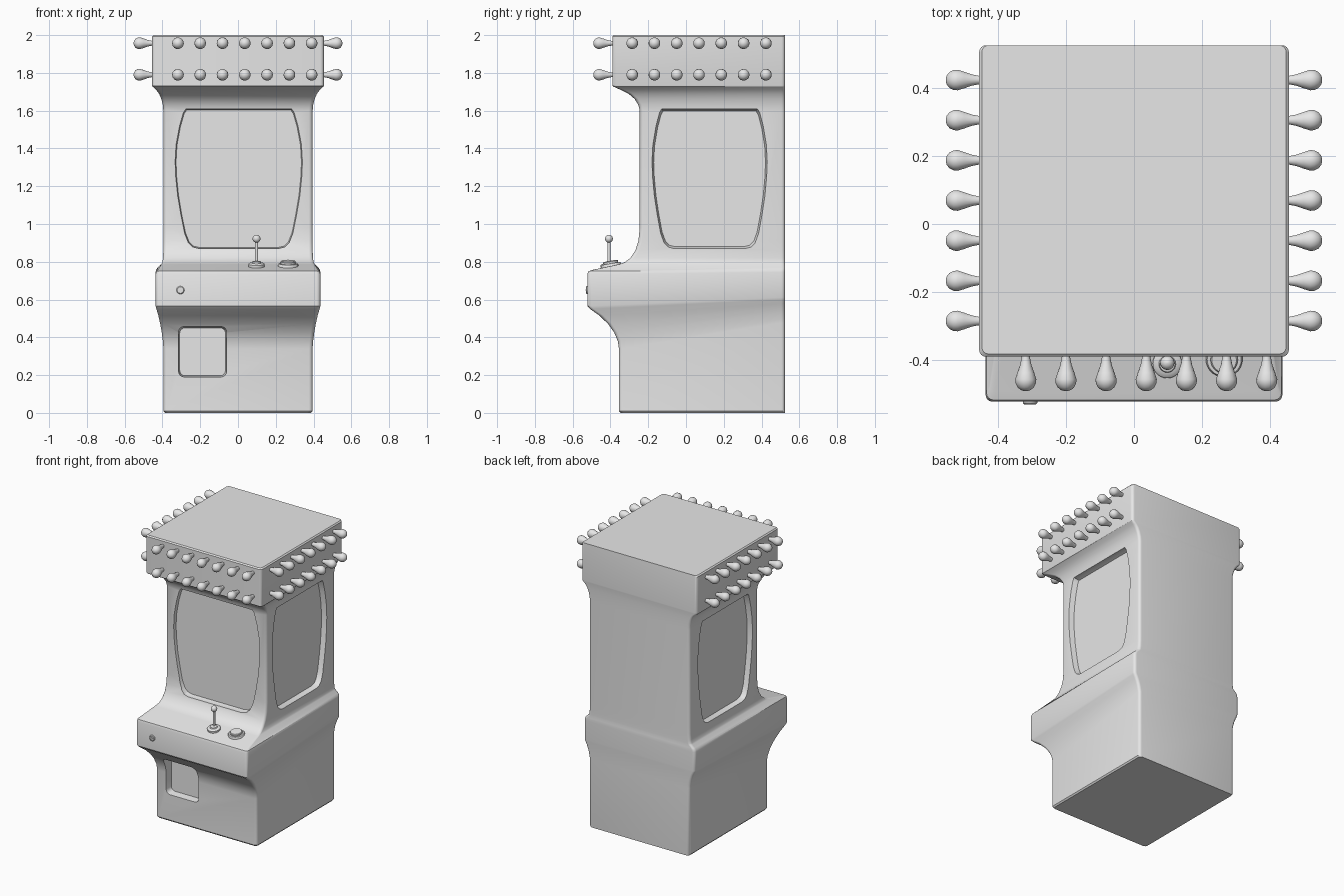
import bpy, bmesh, math
from mathutils import Vector, Matrix

cube = bpy.data.objects.get("Cube")
if cube:
    bpy.data.objects.remove(cube, do_unlink=True)

grey = bpy.data.materials.new("plain_grey")
grey.use_nodes = True
COLOUR = (0.8, 0.8, 0.8, 1)
grey.diffuse_color = COLOUR
grey.node_tree.nodes["Principled BSDF"].inputs["Base Color"].default_value = COLOUR


def loft(name, rings):
    """Skin a stack of equal rings and cap both ends."""
    bm = bmesh.new()
    rows = [[bm.verts.new(p) for p in ring] for ring in rings]
    n = len(rows[0])
    for a, b in zip(rows, rows[1:]):
        for i in range(n):
            j = (i + 1) % n
            bm.faces.new((a[i], a[j], b[j], b[i]))
    bm.faces.new(rows[0])
    bm.faces.new(rows[-1])
    bmesh.ops.recalc_face_normals(bm, faces=bm.faces)
    mesh = bpy.data.meshes.new(name)
    bm.to_mesh(mesh)
    bm.free()
    mesh.materials.append(grey)
    obj = bpy.data.objects.new(name, mesh)
    bpy.context.collection.objects.link(obj)
    return obj


def smooth(obj, angle=30):
    bpy.ops.object.select_all(action='DESELECT')
    obj.select_set(True)
    bpy.context.view_layer.objects.active = obj
    bpy.ops.object.shade_smooth_by_angle(angle=math.radians(angle))


def lathe(name, profile, place, sides=16):
    """Revolve (radius, height) pairs about z, then place with a matrix."""
    turn = [math.tau * i / sides for i in range(sides)]
    obj = loft(name, [[place @ Vector((r * math.cos(t), r * math.sin(t), h)) for t in turn]
                      for r, h in profile])
    smooth(obj, 40)
    return obj


def rounded_rect(x0, x1, y0, y1, r, steps=4):
    pts = []
    for k, (cx, cy) in enumerate(((x1 - r, y1 - r), (x0 + r, y1 - r),
                                  (x0 + r, y0 + r), (x1 - r, y0 + r))):
        for s in range(steps + 1):
            a = math.pi / 2 * (k + s / steps)
            pts.append((cx + r * math.cos(a), cy + r * math.sin(a)))
    return pts


# Cabinet body: half width, front y, height at front, height at back
BACK = 0.525
sections = [
    (.387, -.347, 0, 0), (.395, -.355, .01, .01), (.395, -.355, .34, .48),
    (.398, -.361, .38, .50), (.404, -.380, .425, .53), (.412, -.412, .47, .555),
    (.422, -.458, .515, .58), (.432, -.508, .55, .60), (.436, -.522, .565, .612),
    (.436, -.522, .735, .745), (.433, -.517, .75, .758), (.425, -.495, .757, .77),
    (.405, -.355, .787, .788), (.400, -.325, .797, .797), (.397, -.295, .82, .82),
    (.395, -.268, .86, .86), (.395, -.252, .91, .91), (.395, -.245, .98, .98),
    (.395, -.245, 1.60, 1.60), (.398, -.252, 1.63, 1.63), (.406, -.272, 1.662, 1.662),
    (.418, -.305, 1.69, 1.69), (.433, -.345, 1.71, 1.71), (.453, -.386, 1.728, 1.728),
    (.455, -.390, 1.735, 1.735), (.455, -.390, 1.992, 1.992), (.447, -.382, 2.0, 2.0)]
rings = []
for half, front, zf, zb in sections:
    ring = rounded_rect(-half, half, front, BACK, .02)
    rings.append([(x, y, zf + (zb - zf) * (y - front) / (BACK - front)) for x, y in ring])
body = loft("cabinet_body", rings)

# Barrel-shaped screen outline: height, relative half width
barrel = [(.87, .62), (.878, .72), (.90, .79), (.95, .85), (1.05, .91), (1.15, .96),
          (1.25, .99), (1.33, 1), (1.42, .985), (1.52, .93), (1.59, .87), (1.61, .83)]


def barrel_outline(centre, half):
    return ([(centre + half * w, z) for z, w in barrel]
            + [(centre - half * w, z) for z, w in reversed(barrel)])


def recess(outline, axis, outer, face, floor, taper):
    """Cut a tapered pocket into the body along x or y."""
    cu = sum(p[0] for p in outline) / len(outline)
    cv = sum(p[1] for p in outline) / len(outline)
    layers = []
    for d, s in ((outer, 1), (face, 1), (floor, taper)):
        flat = [(cu + (u - cu) * s, cv + (v - cv) * s) for u, v in outline]
        layers.append([(u, d, v) if axis == 'y' else (d, u, v) for u, v in flat])
    cutter = loft("recess_cutter", layers)
    cutter.hide_render = True
    mod = body.modifiers.new("recess", 'BOOLEAN')
    mod.operation = 'DIFFERENCE'
    mod.solver = 'EXACT'
    mod.object = cutter
    bpy.ops.object.select_all(action='DESELECT')
    bpy.context.view_layer.objects.active = body
    body.select_set(True)
    bpy.ops.object.modifier_apply(modifier=mod.name)
    bpy.data.objects.remove(cutter, do_unlink=True)


# Front screen, side screens and coin return pocket
recess(barrel_outline(.004, .337), 'y', -.6, -.245, -.225, .985)
for side in (-1, 1):
    recess(barrel_outline(.125, .305), 'x', side * .6, side * .395, side * .36, .97)
recess(rounded_rect(-.315, -.06, .19, .457, .03), 'y', -.6, -.355, -.305, .95)
smooth(body, 28)

# Marquee bulbs on the front and both sides
bulb = [(.011, -.01), (.012, 0), (.017, .025), (.025, .047), (.031, .066),
        (.030, .078), (.024, .090), (.014, .098), (.004, .101)]
faces = {"front": (Matrix.Rotation(math.pi / 2, 4, 'X'), lambda t: (t - .318, -.39)),
         "left": (Matrix.Rotation(math.pi / 2, 4, 'Y'), lambda t: (.452, t - .285)),
         "right": (Matrix.Rotation(-math.pi / 2, 4, 'Y'), lambda t: (-.452, t - .285))}
for label, (turn, spot) in faces.items():
    for z in (1.79, 1.957):
        for i in range(7):
            x, y = spot(i * .118)
            lathe(label + "_bulb", bulb, Matrix.Translation((x, y, z)) @ turn, 14)

# Joystick and button on the sloped control deck
tilt = Matrix.Rotation(math.radians(10), 4, 'X')
stick = Matrix.Translation((.098, -.408, .772))
lathe("joystick_base", [(.043, -.01), (.043, .016), (.039, .02), (.025, .022),
                        (.022, .03), (.008, .032)], stick @ tilt, 24)
lathe("joystick_shaft", [(.008, 0), (.008, .15)], stick, 12)
ball = [(max(.021 * math.sin(math.pi * i / 8), .001), .15 - .021 * math.cos(math.pi * i / 8))
        for i in range(9)]
lathe("joystick_knob", ball, stick)
lathe("fire_button", [(.054, -.01), (.054, .012), (.05, .017), (.040, .017), (.040, .027),
                      (.036, .031), (.004, .032)],
      Matrix.Translation((.265, -.395, .774)) @ tilt, 28)

# Key lock on the front of the deck: disc with a slotted plug
lock = Matrix.Translation((-.305, -.518, .65)) @ Matrix.Rotation(math.pi / 2, 4, 'X')
lathe("lock_plate", [(.021, 0), (.021, .008), (.017, .012), (.013, .012), (.013, .008),
                     (.002, .008)], lock, 20)
key = rounded_rect(-.012, .012, -.003, .003, .002, 2)
loft("lock_slot", [[lock @ Vector((x, y, h)) for x, y in key] for h in (0, .013)])
